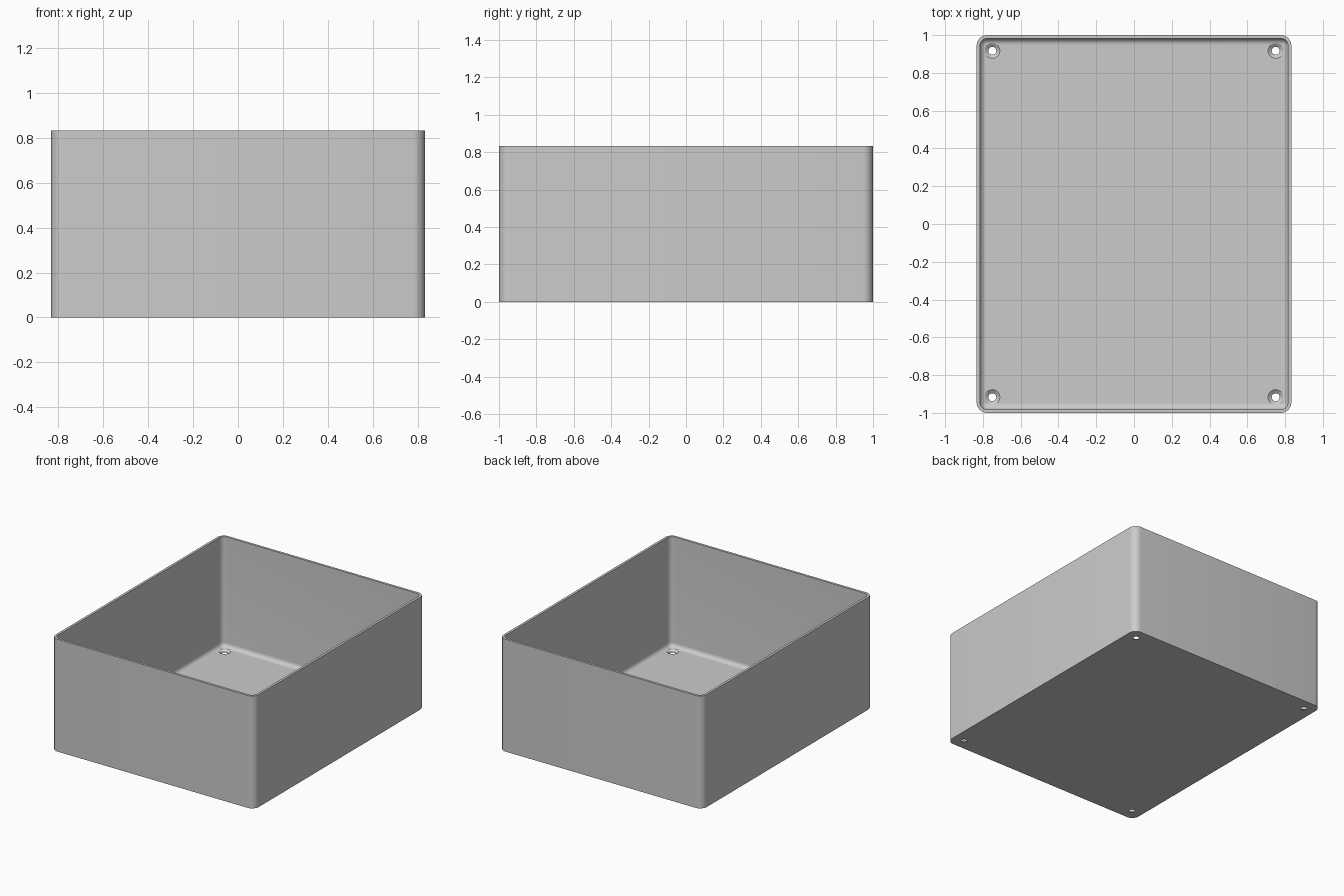
import bpy
import bmesh
from math import cos, sin, pi

cube = bpy.data.objects.get("Cube")
if cube:
    bpy.data.objects.remove(cube, do_unlink=True)

HALF_X, HALF_Y, HEIGHT = 0.833, 1.0, 0.833
WALL, FLOOR = 0.018, 0.018
CORNER, FILLET = 0.055, 0.032
HOLE_X, HOLE_Y = 0.75, 0.917
STEPS = 8

grey = bpy.data.materials.new("plain grey")
grey.use_nodes = True
colour = (0.6, 0.6, 0.6, 1)
grey.diffuse_color = colour
grey.node_tree.nodes["Principled BSDF"].inputs["Base Color"].default_value = colour


def rounded_loop(bm, inset, z):
    """Rounded rectangle pulled in from the outer wall by inset."""
    radius = CORNER - inset
    cx, cy = HALF_X - CORNER, HALF_Y - CORNER
    loop = []
    for quarter, (sx, sy) in enumerate([(1, 1), (-1, 1), (-1, -1), (1, -1)]):
        for i in range(STEPS + 1):
            a = (quarter + i / STEPS) * pi / 2
            loop.append(bm.verts.new((sx * cx + radius * cos(a),
                                      sy * cy + radius * sin(a), z)))
    return loop


def skin(bm, loops):
    """Join successive loops with quads and cap both ends."""
    for low, high in zip(loops, loops[1:]):
        n = len(low)
        for i in range(n):
            j = (i + 1) % n
            bm.faces.new((low[i], low[j], high[j], high[i]))
    bm.faces.new(loops[0][::-1])
    bm.faces.new(loops[-1])


def finish(bm, name):
    bmesh.ops.recalc_face_normals(bm, faces=bm.faces)
    mesh = bpy.data.meshes.new(name)
    bm.to_mesh(mesh)
    bm.free()
    mesh.materials.append(grey)
    obj = bpy.data.objects.new(name, mesh)
    bpy.context.collection.objects.link(obj)
    return obj


# Open tray: outer wall, rim, inner wall, then a fillet into the floor
bm = bmesh.new()
section = [(0, 0), (0, HEIGHT), (WALL, HEIGHT)]
for i in range(STEPS + 1):
    a = i / STEPS * pi / 2
    section.append((WALL + FILLET * (1 - cos(a)), FLOOR + FILLET * (1 - sin(a))))
skin(bm, [rounded_loop(bm, inset, z) for inset, z in section])
box = finish(bm, "open_box")

# Countersunk screw holes in the four floor corners
bm = bmesh.new()
profile = [(0.021, -0.02), (0.021, 0.004), (0.04, FLOOR), (0.04, 0.04)]
for sx in (-1, 1):
    for sy in (-1, 1):
        rings = [[bm.verts.new((sx * HOLE_X + r * cos(k * pi / 16),
                                sy * HOLE_Y + r * sin(k * pi / 16), z))
                  for k in range(32)] for r, z in profile]
        skin(bm, rings)
cutter = finish(bm, "screw_hole_cutter")
cutter.hide_render = True

cut = box.modifiers.new("screw_holes", "BOOLEAN")
cut.operation = "DIFFERENCE"
cut.solver = "EXACT"
cut.object = cutter
bpy.ops.object.select_all(action="DESELECT")
box.select_set(True)
bpy.context.view_layer.objects.active = box
bpy.ops.object.modifier_apply(modifier=cut.name)
bpy.data.objects.remove(cutter, do_unlink=True)
bpy.ops.object.shade_smooth_by_angle(angle=pi / 6)
